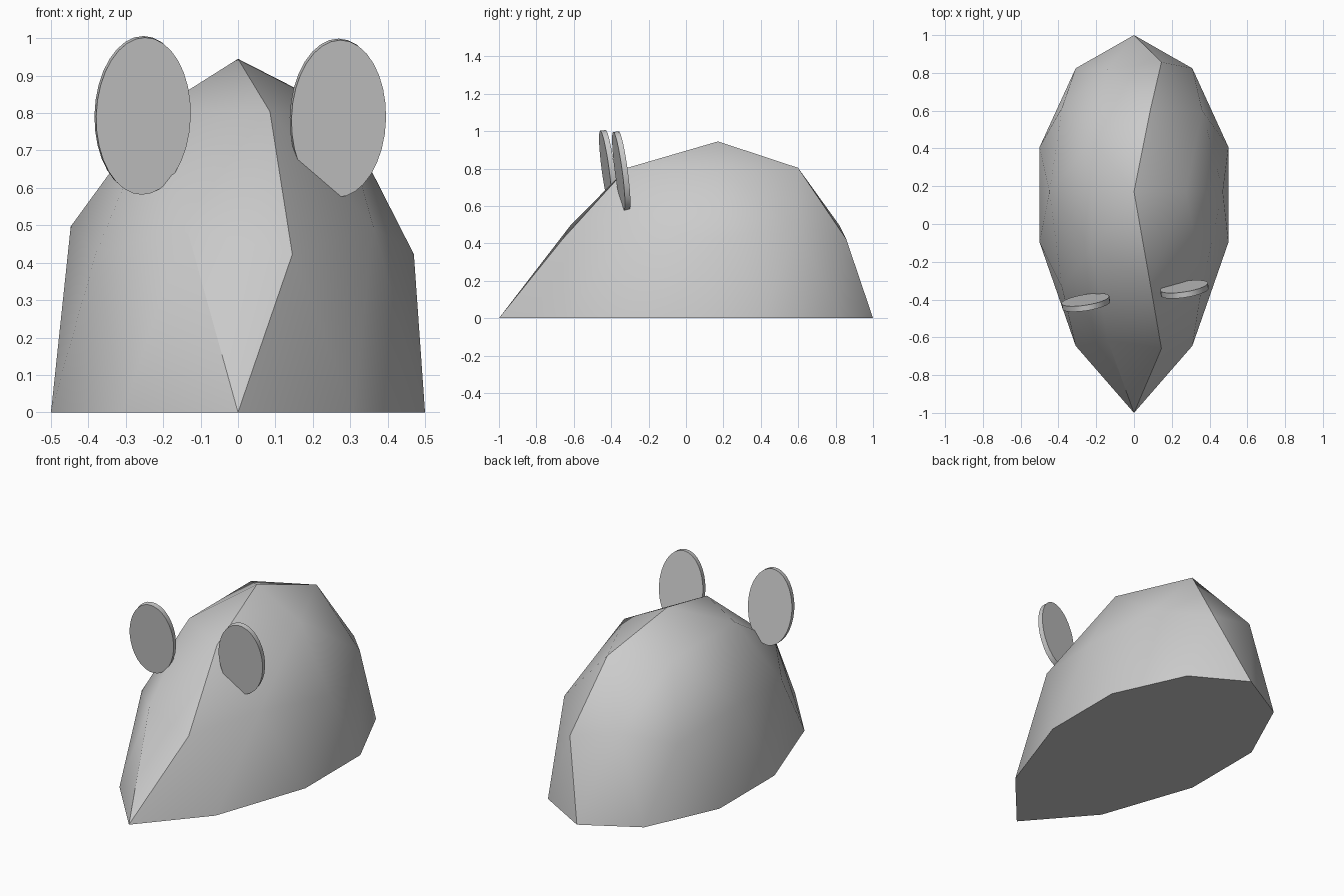
import bpy, bmesh
from math import radians
from mathutils import Matrix, Euler, Vector

if "Cube" in bpy.data.objects:
    bpy.data.objects.remove(bpy.data.objects["Cube"])

# Lengthwise stretch: sphere y -> body y, at the base outline and on the back
BASE_Y = [(-1, -1), (-.809, -.645), (-.309, -.097), (.309, .407), (.809, .824), (1, 1)]
UPPER_Y = [(-.851, -.66), (-.809, -.617), (-.4475, -.262), (0, .171),
           (.4475, .5615), (.809, .82), (.851, .857)]


def remap(table, v):
    for (a, fa), (b, fb) in zip(table, table[1:]):
        if v <= b + 1e-3:
            return fa + (fb - fa) * (v - a) / (b - a)
    return table[-1][1]


def finish(bm, name, angle=30):
    bmesh.ops.recalc_face_normals(bm, faces=bm.faces)
    mesh = bpy.data.meshes.new(name)
    bm.to_mesh(mesh)
    bm.free()
    obj = bpy.data.objects.new(name, mesh)
    bpy.context.collection.objects.link(obj)
    bpy.ops.object.select_all(action='DESELECT')
    obj.select_set(True)
    bpy.context.view_layer.objects.active = obj
    bpy.ops.object.shade_smooth_by_angle(angle=radians(angle))
    return obj


# Body: upper half of a low icosphere, nose drawn out to a point
bm = bmesh.new()
bmesh.ops.create_icosphere(bm, subdivisions=2, radius=1)
bmesh.ops.delete(bm, geom=[v for v in bm.verts if v.co.z < -0.01], context='VERTS')
bmesh.ops.contextual_create(bm, geom=[e for e in bm.edges if e.is_boundary])
for v in bm.verts:
    on_base = abs(v.co.z) < 0.01
    y = remap(BASE_Y if on_base else UPPER_Y, v.co.y)
    v.co = Vector((v.co.x * 0.5257, y, 0 if on_base else v.co.z * 0.945))
finish(bm, "body")

# Ears: thin oval discs, leaning forward and both turned the same way
for name, centre in (("ear_left", (-.255, -.416, .794)), ("ear_right", (.267, -.346, .787))):
    bm = bmesh.new()
    bmesh.ops.create_cone(bm, cap_ends=True, segments=32, radius1=1, radius2=1, depth=1,
                          matrix=Matrix.Diagonal((.128, .03, .212, 1)) @ Matrix.Rotation(radians(90), 4, 'X'))
    ear = finish(bm, name)
    ear.location = centre
    ear.rotation_euler = Euler((radians(7.7), 0, radians(9)))
